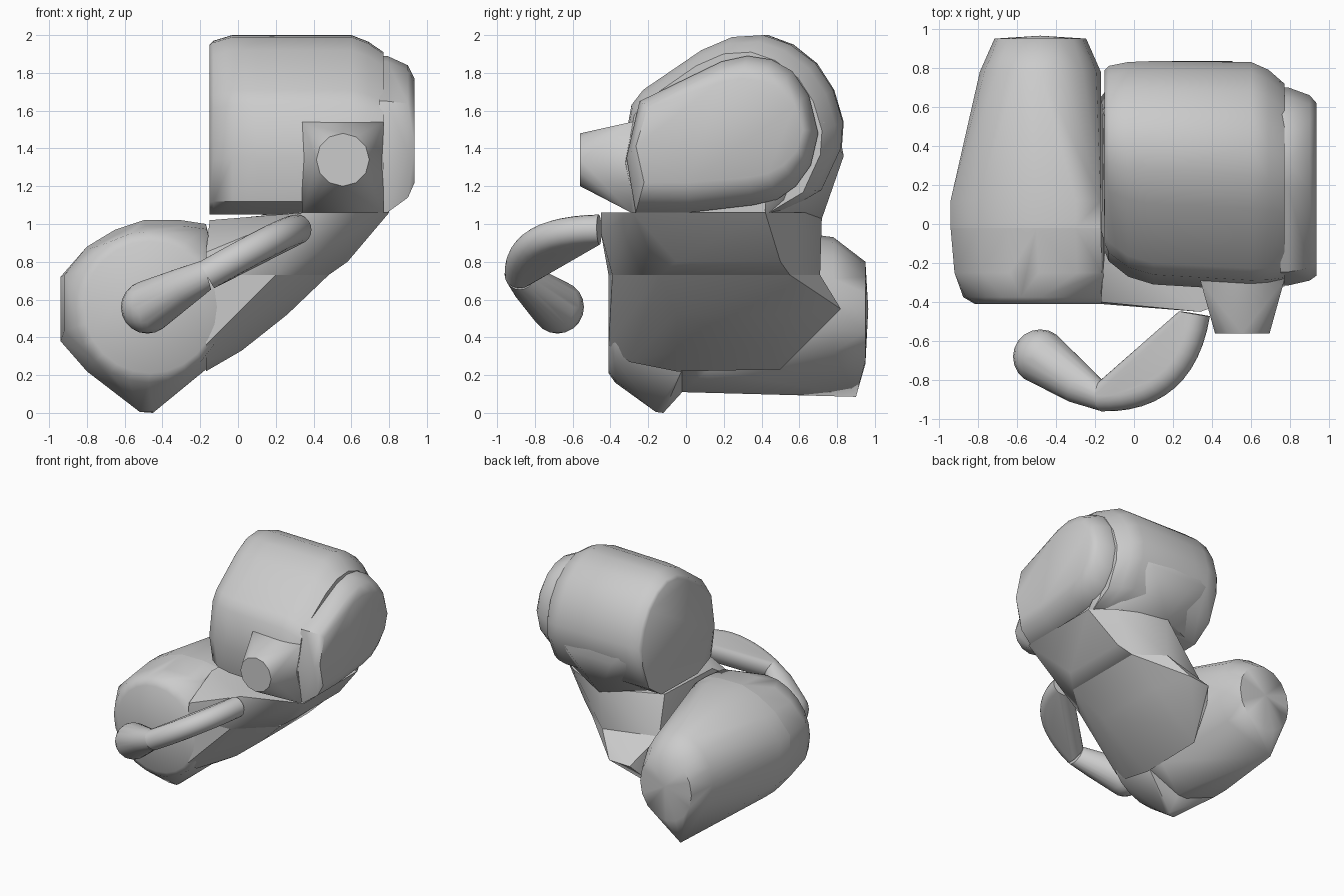
import bpy, bmesh, math
from mathutils import Vector

cube = bpy.data.objects.get("Cube")
if cube:
    bpy.data.objects.remove(cube, do_unlink=True)

grey = bpy.data.materials.new("plain grey")
grey.use_nodes = True
COLOUR = (0.6, 0.6, 0.6, 1)
grey.diffuse_color = COLOUR
grey.node_tree.nodes["Principled BSDF"].inputs["Base Color"].default_value = COLOUR


def hull(name, points, angle=45):
    """Convex solid wrapped around the given points."""
    bm = bmesh.new()
    for p in points:
        bm.verts.new(p)
    bmesh.ops.remove_doubles(bm, verts=bm.verts, dist=0.002)
    res = bmesh.ops.convex_hull(bm, input=bm.verts)
    junk = {g for g in res["geom_interior"] + res["geom_unused"] if isinstance(g, bmesh.types.BMVert)}
    bmesh.ops.delete(bm, geom=list(junk), context="VERTS")
    bmesh.ops.dissolve_limit(bm, angle_limit=0.02, verts=bm.verts, edges=bm.edges)
    bmesh.ops.recalc_face_normals(bm, faces=bm.faces)
    mesh = bpy.data.meshes.new(name)
    bm.to_mesh(mesh)
    bm.free()
    mesh.materials.append(grey)
    obj = bpy.data.objects.new(name, mesh)
    bpy.context.collection.objects.link(obj)
    bpy.ops.object.select_all(action="DESELECT")
    obj.select_set(True)
    bpy.context.view_layer.objects.active = obj
    bpy.ops.object.shade_smooth_by_angle(angle=math.radians(angle))


def circle(centre, normal, radius, sides=20):
    """Ring of points facing along a direction."""
    turn = Vector(normal).to_track_quat("Z", "Y")
    return [Vector(centre) + turn @ Vector((radius * math.cos(a), radius * math.sin(a), 0))
            for a in (math.tau * i / sides for i in range(sides))]


def fit(profile, low, high):
    """Stretch a 2D profile into a new bounding box."""
    mins = [min(p[k] for p in profile) for k in (0, 1)]
    maxs = [max(p[k] for p in profile) for k in (0, 1)]
    return [tuple(low[k] + (p[k] - mins[k]) / (maxs[k] - mins[k]) * (high[k] - low[k])
                  for k in (0, 1)) for p in profile]


# Upper barrel: side profile swept along x with rounded ends
barrel = [(-.28, 1.12), (-.33, 1.35), (-.28, 1.63), (-.22, 1.71), (.08, 1.92), (.24, 1.99),
          (.4, 2), (.54, 1.95), (.67, 1.85), (.76, 1.71), (.81, 1.54), (.8, 1.4), (.7, 1.18),
          (.5, 1.06), (-.08, 1.05)]
sections = [(-.15, (-.14, 1.05), (.79, 1.95)), (-.13, (-.19, 1.05), (.81, 1.97)),
            (-.03, (-.27, 1.05), (.83, 2)), (.1, (-.31, 1.05), (.835, 2)),
            (.34, (-.325, 1.05), (.83, 1.995)), (.6, (-.34, 1.05), (.83, 2)),
            (.69, (-.335, 1.05), (.79, 1.965)), (.77, (-.32, 1.05), (.72, 1.91))]
hull("upper_barrel", [(x, y, z) for x, lo, hi in sections for y, z in fit(barrel, lo, hi)])

# Rear underside tapering from the barrel towards the neck
hull("barrel_underside", [(-.1, .8, 1.54), (.75, .73, 1.54), (.1, .835, 1.36), (.5, .835, 1.36),
                          (-.1, .8, 1.4), (.76, .55, 1.15), (.8, .42, 1.06), (.29, .72, 1.03),
                          (-.13, .5, 1.08), (.1, .4, 1.5), (.6, .4, 1.5)], 60)

# Side plate with a bevelled outer edge
plate = [(-.28, 1.06), (-.33, 1.35), (-.26, 1.65), (.18, 1.86), (.32, 1.89), (.45, 1.87), (.56, 1.81),
         (.65, 1.68), (.7, 1.48), (.66, 1.31), (.58, 1.2), (.48, 1.13), (.35, 1.1), (0, 1.06)]
rims = [(.75, (-.315, 1.06), (.7, 1.89)), (.79, (-.315, 1.06), (.7, 1.89)),
        (.9, (-.29, 1.14), (.66, 1.84)), (.935, (-.265, 1.22), (.62, 1.77))]
hull("side_plate", [(x, y, z) for x, lo, hi in rims for y, z in fit(plate, lo, hi)], 42)

# Square snout narrowing to a round tip
hull("snout", [(x, y, z) for y in (-.2, -.29) for x in (.34, .77) for z in (1.06, 1.54)]
     + circle((.555, -.56, 1.34), (0, 1, 0), .14, 12), 30)

# Neck between barrel and lower body
shoulder = [(-.15, -.13), (.34, -.45), (.8, -.28), (.8, .42), (.65, .55), (.29, .72), (-.12, .45)]
waist = [(-.17, -.41), (.2, -.39), (.48, -.14), (.48, .55), (.27, .71), (-.16, .58)]
hull("neck", [(x, y, 1.06 if x > 0 else 1.02) for x, y in shoulder]
     + [(x, y, .73) for x, y in waist]
     + [(-.17, -.4, .85), (.34, -.45, .95), (.58, -.05, .8), (.58, .5, .8)])
hull("neck_base", [(x, y, .73) for x, y in waist]
     + [(.13, .82, .55), (-.05, .81, .54), (-.17, .65, .5), (-.17, -.41, .36), (-.17, -.3, .27),
        (-.17, -.05, .22), (-.17, .5, .23), (.02, -.05, .33), (.02, .45, .33), (.26, -.05, .52), (.26, .55, .52)])

# Lower drum: front half with round face, back half with a tapering rear
drum = [(-.17, 1), (-.3, 1.02), (-.5, 1.02), (-.65, .97), (-.8, .88), (-.94, .72), (-.94, .38),
        (-.8, .22), (-.53, .11), (-.45, .11), (-.17, .23)]
rear_shape = [(-.48 + .235 * math.cos(a), .53 + .27 * math.sin(a))
              for a in (math.tau * i / 16 for i in range(16))]
hull("drum_front", [(x, -.02, z) for x, z in drum]
     + [(x, -.25, z) for x, z in fit(drum, (-.92, .2), (-.165, .99))]
     + [(-.52, -.16, .005), (-.45, -.16, .005), (-.45, -.12, 0)]
     + circle((-.475, -.375, .56), (0, 1, 0), .4, 24)
     + circle((-.465, -.41, .56), (0, 1, 0), .35, 24))
hull("drum_back", [(x, y, z) for y in (-.02, .12) for x, z in drum]
     + [(x, .78, z) for x, z in fit(rear_shape, (-.79, .22), (-.17, .93))]
     + [(x, .95, z) for x, z in rear_shape]
     + [(-.48, .965, .55), (-.58, .9, .085)], 55)

# Curved handle: thick bowed arm, then a flare to a round knob
start, elbow, knob = Vector((.31, -.46, .97)), Vector((-.165, -.88, .73)), Vector((-.48, -.68, .56))
bow = Vector((.24, -.89, .96))
arm = []
for i in range(13):
    t = i / 12
    centre = start * (1 - t) ** 2 + bow * (2 * t * (1 - t)) + elbow * t * t
    tangent = (bow - start) * (1 - t) + (elbow - bow) * t
    arm += circle(centre, tangent, .08)
hull("handle_arm", arm)
ball = [p for i in range(1, 10) for p in circle(
    knob + Vector((0, 0, .14 * math.cos(math.pi * i / 10))), (0, 0, 1), .14 * math.sin(math.pi * i / 10))]
hull("handle_knob", circle(elbow, (1, 0, .3), .08) + circle((-.29, -.82, .67), (1, -.5, .4), .1)
     + ball + [knob + Vector((0, 0, s * .14)) for s in (-1, 1)])
